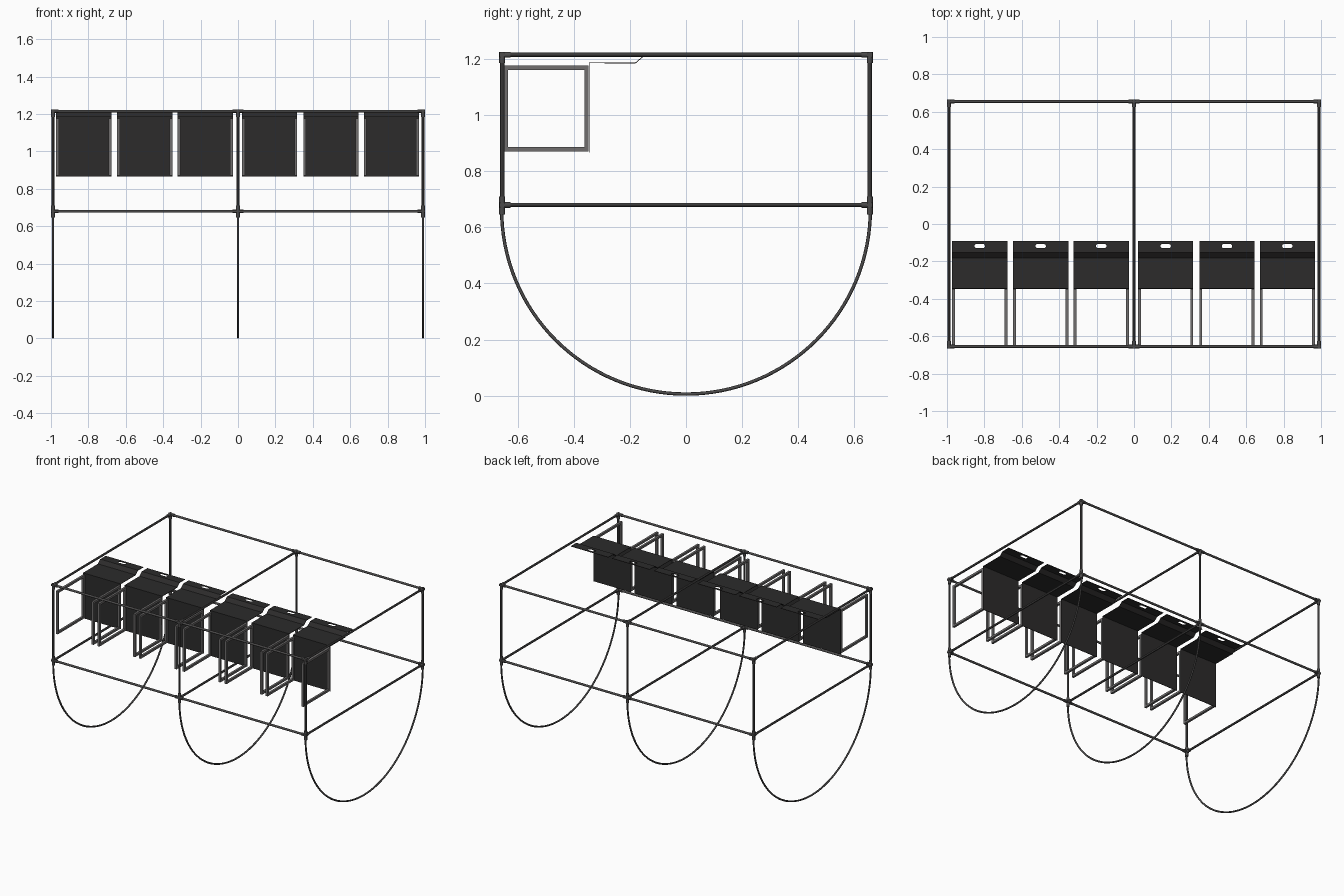
import bpy, bmesh, math
from mathutils import Vector

if "Cube" in bpy.data.objects:
    bpy.data.objects.remove(bpy.data.objects["Cube"])


def material(name, v):
    m = bpy.data.materials.new(name)
    m.diffuse_color = (v, v * 0.97, v * 0.97, 1)
    m.use_nodes = True
    m.node_tree.nodes["Principled BSDF"].inputs["Base Color"].default_value = m.diffuse_color
    return m


RAIL = material("rail dark grey", 0.07)
STEEL = material("frame grey", 0.16)
BLACK = material("panel black", 0.025)


def link(name, mesh, mat=None, loc=(0, 0, 0)):
    ob = bpy.data.objects.new(name, mesh)
    bpy.context.collection.objects.link(ob)
    ob.location = loc
    if mat and not mesh.materials:
        mesh.materials.append(mat)
    return ob


def tube(name, a, b, r, mat=RAIL, sides=12):
    a, b = Vector(a), Vector(b)
    bpy.ops.mesh.primitive_cylinder_add(vertices=sides, radius=r, depth=(b - a).length,
                                        location=(a + b) / 2)
    ob = bpy.context.object
    ob.name = name
    ob.rotation_euler = (b - a).to_track_quat('Z', 'Y').to_euler()
    ob.data.materials.append(mat)
    bpy.ops.object.shade_smooth_by_angle()
    return ob


X, Y, ZB, ZT = 0.989, 0.655, 0.68, 1.215
R, RF = 0.0075, 0.0105          # tube and fitting radius
ARC_R, ARC_T = 0.657, 0.006     # hanging hoop

# long rails
for y in (-Y, Y):
    for z in (ZB, ZT):
        for s in (-1, 1):
            tube("long_rail", (0, y, z), (s * X, y, z), R)

for x in (-X, 0, X):
    # cross rails, posts
    for z in (ZB, ZT):
        tube("cross_rail", (x, -Y, z), (x, Y, z), R)
    for y in (-Y, Y):
        tube("post", (x, y, ZB - 0.03), (x, y, ZT), R)
        # corner sleeves
        d = -math.copysign(1, y)
        for z, lo, hi in ((ZB, -0.034, 0.03), (ZT, -0.03, 0.010)):
            tube("corner_sleeve", (x, y, z + lo), (x, y, z + hi), RF)
            tube("corner_sleeve", (x, y - d * 0.009, z), (x, y + d * 0.03, z), RF)
            x0 = -X - 0.011 if x < 0 else x - 0.03
            x1 = X + 0.011 if x > 0 else x + 0.03
            tube("corner_sleeve", (x0, y, z), (x1, y, z), RF)
    # half round hoop under each bay line
    cu = bpy.data.curves.new("hoop", 'CURVE')
    cu.dimensions = '3D'
    cu.bevel_depth = ARC_T
    cu.bevel_resolution = 2
    cu.use_fill_caps = True
    sp = cu.splines.new('POLY')
    n = 64
    sp.points.add(n)
    for i in range(n + 1):
        t = math.pi + math.pi * i / n
        sp.points[i].co = (x, ARC_R * math.cos(t), ARC_R + ARC_T + ARC_R * math.sin(t), 1)
    hoop = link("hoop", cu, RAIL)

# bent panel: back sheet, shelf, step and handle lip with a slot
W = 0.295
profile = [(-0.345, 0.866), (-0.345, 1.186), (-0.18, 1.186), (-0.153, 1.209), (-0.092, 1.209)]
bm = bmesh.new()
rows = [[bm.verts.new((s * W / 2, y, z)) for s in (-1, 1)] for y, z in profile]
for p, q in zip(rows, rows[1:]):
    bm.faces.new((p[0], p[1], q[1], q[0]))
me = bpy.data.meshes.new("panel")
bm.to_mesh(me)
bm.free()
proto = link("panel", me, BLACK)
sol = proto.modifiers.new("thickness", 'SOLIDIFY')
sol.thickness = 0.003
sol.offset = 0

# slot cutter, stadium shaped
bm = bmesh.new()
ring = []
for i in range(16):
    t = 2 * math.pi * (i + 0.5) / 16
    ring.append(bm.verts.new((math.copysign(0.017, math.cos(t)) + 0.011 * math.cos(t),
                              -0.118 + 0.011 * math.sin(t), 1.19)))
f = bm.faces.new(ring)
ext = bmesh.ops.extrude_face_region(bm, geom=[f])
bmesh.ops.translate(bm, vec=(0, 0, 0.04),
                    verts=[v for v in ext["geom"] if isinstance(v, bmesh.types.BMVert)])
bmesh.ops.recalc_face_normals(bm, faces=bm.faces)
cm = bpy.data.meshes.new("slot_cutter")
bm.to_mesh(cm)
bm.free()
cutter = link("slot_cutter", cm)
cutter.hide_render = True
cut = proto.modifiers.new("slot", 'BOOLEAN')
cut.object = cutter
cut.solver = 'EXACT'
bpy.context.view_layer.update()
panel_mesh = bpy.data.meshes.new_from_object(
    proto.evaluated_get(bpy.context.evaluated_depsgraph_get()))
bpy.data.objects.remove(proto)
bpy.data.objects.remove(cutter)

# square-tube side frame with mitred corners
T = 0.015
y0, y1, z0, z1 = -0.65, -0.347, 0.871, 1.176
bm = bmesh.new()
rings = []
for y, z, a, b in ((y0, z0, 1, 1), (y1, z0, -1, 1), (y1, z1, -1, -1), (y0, z1, 1, -1)):
    rings.append([bm.verts.new(c) for c in (
        (-T / 2, y, z), (T / 2, y, z),
        (T / 2, y + a * T, z + b * T), (-T / 2, y + a * T, z + b * T))])
for i in range(4):
    p, q = rings[i], rings[(i + 1) % 4]
    for j in range(4):
        k = (j + 1) % 4
        bm.faces.new((p[j], p[k], q[k], q[j]))
bmesh.ops.recalc_face_normals(bm, faces=bm.faces)
fm = bpy.data.meshes.new("side_frame")
bm.to_mesh(fm)
bm.free()

# six bays
for cx in (-0.825, -0.499, -0.175, 0.169, 0.497, 0.82):
    link("panel", panel_mesh, BLACK, (cx, 0, 0))
    for s in (-1, 1):
        link("side_frame", fm, STEEL, (cx + s * (W - T) / 2, 0, 0))
